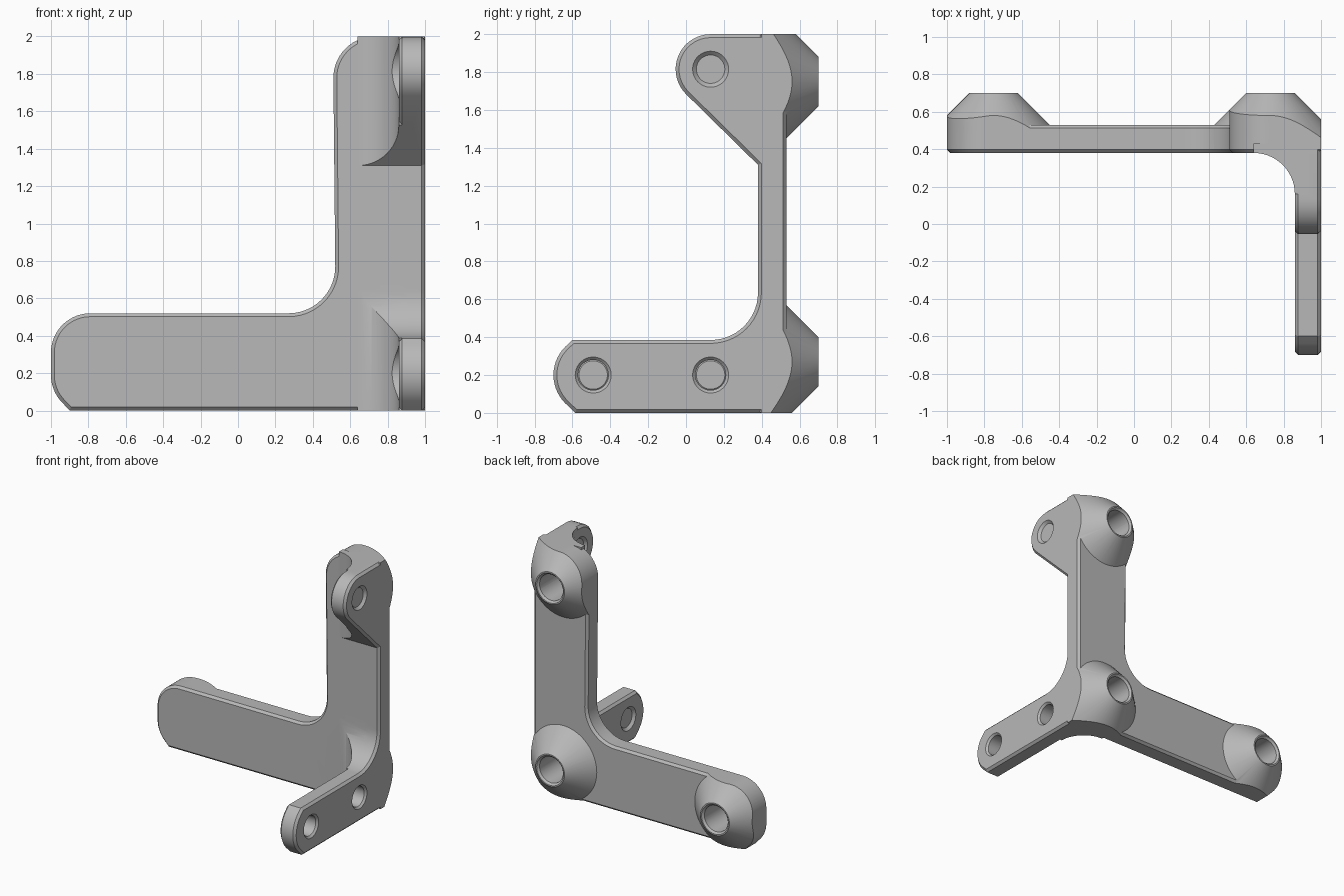
import bpy, bmesh
from math import radians, sin, cos
from mathutils import Vector, Matrix

cube = bpy.data.objects.get("Cube")
if cube:
    bpy.data.objects.remove(cube, do_unlink=True)

FRONT, BACK, TIP = 0.38, 0.53, 0.70
CHAMFER = 0.018


def arc(cx, cy, r, start, end, steps=14):
    angles = [radians(start + (end - start) * i / steps) for i in range(steps + 1)]
    return [(cx + r * cos(a), cy + r * sin(a)) for a in angles]


def place(axis, h, a, b):
    return {"x": (h, a, b), "y": (a, h, b), "z": (a, b, h)}[axis]


def finish(name, bm):
    bmesh.ops.recalc_face_normals(bm, faces=bm.faces)
    mesh = bpy.data.meshes.new(name)
    bm.to_mesh(mesh)
    bm.free()
    obj = bpy.data.objects.new(name, mesh)
    bpy.context.collection.objects.link(obj)
    return obj


def prism(name, axis, outline, low, high, chamfer=0):
    """Extrude an outline along an axis, chamfering both rims."""
    bm = bmesh.new()
    base = bm.faces.new([bm.verts.new(place(axis, low, a, b)) for a, b in outline])
    grown = bmesh.ops.extrude_face_region(bm, geom=[base], use_keep_orig=True)["geom"]
    top = [v for v in grown if isinstance(v, bmesh.types.BMVert)]
    bmesh.ops.translate(bm, verts=top, vec=place(axis, high - low, 0, 0))
    bmesh.ops.recalc_face_normals(bm, faces=bm.faces)
    if chamfer:
        k = "xyz".index(axis)
        rims = [e for e in bm.edges if abs(e.verts[0].co[k] - e.verts[1].co[k]) < 1e-6]
        bmesh.ops.bevel(bm, geom=rims, offset=chamfer, segments=1, affect="EDGES")
    return finish(name, bm)


def cone(name, axis, a, b, r_low, r_high, low, high, sides=64):
    bm = bmesh.new()
    turn = Vector((0, 0, 1)).rotation_difference(Vector(place(axis, 1, 0, 0)))
    move = Matrix.Translation(place(axis, (low + high) / 2, a, b))
    bmesh.ops.create_cone(bm, cap_ends=True, segments=sides, radius1=r_low, radius2=r_high,
                          depth=high - low, matrix=move @ turn.to_matrix().to_4x4())
    return finish(name, bm)


def combine(obj, tool, operation):
    mod = obj.modifiers.new("combine", "BOOLEAN")
    mod.operation, mod.solver, mod.object = operation, "EXACT", tool
    with bpy.context.temp_override(object=obj, active_object=obj):
        bpy.ops.object.modifier_apply(modifier=mod.name)
    bpy.data.objects.remove(tool, do_unlink=True)


# L-shaped back plate; its outer corners are left open for the bosses to fill
left_end = arc(-0.79, 0.31, 0.21, 90, 180) + arc(-0.79, 0.19, 0.21, 180, 225)
inner_edge = (arc(0.73, 1.78, 0.22, 90, 180)
              + arc(0.27, 0.77, 0.25, 360, 270) + left_end + [(-0.9, 0)])
full_outline = inner_edge + [(1, 0), (1, 2)]
notched_outline = inner_edge + [(0.73, 0), (0.73, 0.27), (1, 0.27),
                                (1, 1.75), (0.73, 1.75)]
bracket = prism("corner_bracket", "y", notched_outline, FRONT, BACK, CHAMFER)

# Conical bosses trimmed to the plate outline
boss_centres = [(-0.75, 0.27), (0.73, 0.27), (0.73, 1.75)]
for x, z in boss_centres:
    boss = prism("boss", "y", full_outline, FRONT, TIP + 0.05, CHAMFER)
    taper = cone("boss_taper", "y", x, z, 0.47, 0.13, TIP - 0.34, TIP)
    combine(boss, taper, "INTERSECT")
    combine(bracket, boss, "UNION")

# Side flange with an upper ear and a lower arm
flange_outline = ([(0.45, 2)] + arc(0.13, 1.815, 0.185, 90, 225) + [(0.38, 1.31)]
                  + arc(0.13, 0.635, 0.25, 360, 270)
                  + [(-0.6, 0.385)] + arc(-0.49, 0.2, 0.21, 135, 225)
                  + [(-0.585, 0), (0.45, 0)])
flange = prism("flange", "x", flange_outline, 0.86, 1, CHAMFER)
combine(bracket, flange, "UNION")

# Concave fillet between plate and flange, following the flange outline
web_outline = [(0.93, 0.43), (0.93, 0.16)] + arc(0.64, 0.16, 0.22, 0, 90) + [(0.64, 0.43)]
web = prism("inner_fillet", "z", web_outline, -0.1, 2.1)
combine(web, prism("fillet_limit", "x", flange_outline, 0.5, 0.98), "INTERSECT")
combine(bracket, web, "UNION")

# Blind holes in the bosses
for x, z in boss_centres:
    combine(bracket, cone("boss_hole", "y", x, z, 0.105, 0.105, 0.45, 0.75), "DIFFERENCE")
    combine(bracket, cone("boss_rim", "y", x, z, 0.1, 0.14, 0.68, 0.72), "DIFFERENCE")

# Flange holes with chamfered rims and clearance cut into the fillet
for y, z in [(-0.49, 0.2), (0.13, 0.2), (0.13, 1.815)]:
    combine(bracket, cone("clearance", "x", y, z, 0.15, 0.15, 0.6, 0.86), "DIFFERENCE")
    combine(bracket, cone("flange_hole", "x", y, z, 0.08, 0.08, 0.8, 1.1), "DIFFERENCE")
    combine(bracket, cone("outer_rim", "x", y, z, 0.075, 0.115, 0.98, 1.02), "DIFFERENCE")
    combine(bracket, cone("inner_rim", "x", y, z, 0.115, 0.075, 0.84, 0.88), "DIFFERENCE")

# Single grey finish
grey = bpy.data.materials.new("plain_grey")
grey.use_nodes = True
colour = (0.48, 0.48, 0.48, 1)
grey.diffuse_color = colour
grey.node_tree.nodes["Principled BSDF"].inputs["Base Color"].default_value = colour
bracket.data.materials.clear()
bracket.data.materials.append(grey)
for face in bracket.data.polygons:
    face.material_index = 0

bpy.ops.object.select_all(action="DESELECT")
bracket.select_set(True)
bpy.context.view_layer.objects.active = bracket
bpy.ops.object.shade_smooth_by_angle(angle=radians(25))
